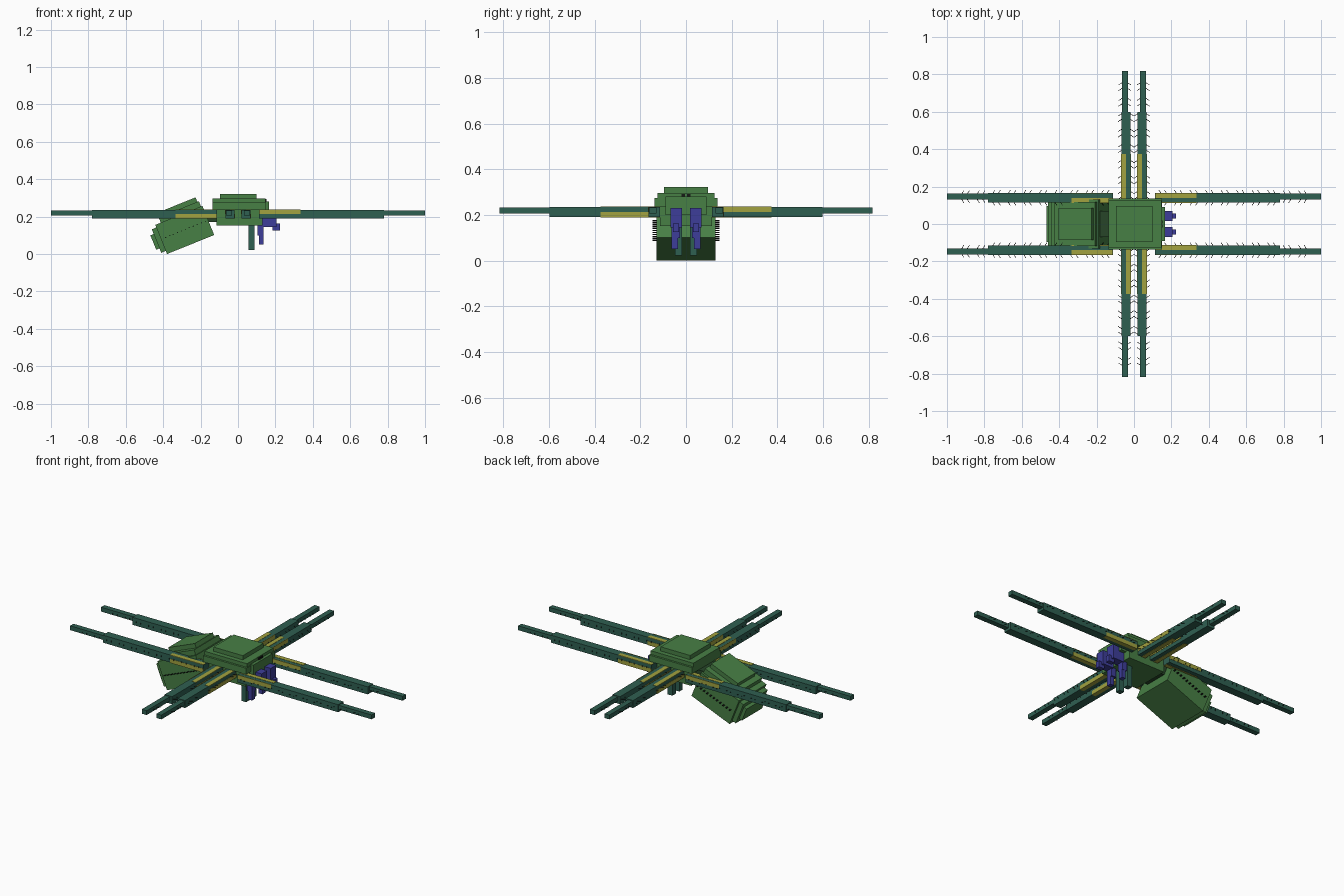
import bpy, bmesh, math
from mathutils import Matrix, Vector

if "Cube" in bpy.data.objects:
    bpy.data.objects.remove(bpy.data.objects["Cube"])


def material(name, rgb):
    m = bpy.data.materials.new(name)
    m.diffuse_color = (*rgb, 1)
    m.use_nodes = True
    m.node_tree.nodes["Principled BSDF"].inputs["Base Color"].default_value = m.diffuse_color
    return m


GREEN = material("leaf green", (0.064, 0.215, 0.060))
DARK = material("dark green", (0.020, 0.060, 0.022))
TEAL = material("dark teal", (0.028, 0.115, 0.083))
YELLOW = material("olive yellow", (0.36, 0.36, 0.05))
BLUE = material("indigo", (0.047, 0.047, 0.32))
BLACK = material("bristle black", (0.008, 0.010, 0.008))
ORIGIN = Matrix.Identity(4)


def finish(name, bm, mat, frame=ORIGIN):
    bm.transform(frame)
    bmesh.ops.recalc_face_normals(bm, faces=bm.faces)
    me = bpy.data.meshes.new(name)
    bm.to_mesh(me)
    bm.free()
    me.materials.append(mat)
    ob = bpy.data.objects.new(name, me)
    bpy.context.collection.objects.link(ob)
    return ob


def add_box(bm, xr, yr, zr):
    size = Vector((xr[1] - xr[0], yr[1] - yr[0], zr[1] - zr[0]))
    mid = Vector((sum(xr), sum(yr), sum(zr))) / 2
    bmesh.ops.create_cube(bm, size=1, matrix=Matrix.Translation(mid) @ Matrix.Diagonal((*size, 1)))


def box(name, xr, yr, zr, mat, frame=ORIGIN):
    bm = bmesh.new()
    add_box(bm, xr, yr, zr)
    return finish(name, bm, mat, frame)


def sym(w):
    return (-w, w)


# Thorax: stacked slabs with a head plate
box("thorax", (-0.115, 0.13), sym(0.115), (0.152, 0.26), GREEN)
box("thorax_collar", (-0.136, 0.150), sym(0.137), (0.238, 0.275), GREEN)
box("thorax_shell", (-0.136, 0.147), sym(0.125), (0.25, 0.297), GREEN)
box("thorax_top", (-0.095, 0.100), sym(0.097), (0.28, 0.322), GREEN)
box("head_plate", (0.12, 0.165), sym(0.09), (0.20, 0.28), GREEN)
box("waist", (-0.19, -0.10), sym(0.07), (0.17, 0.235), DARK)

# Abdomen: tilted stepped block, u along its length and v across
TILT = Matrix.Rotation(math.radians(-22), 4, 'Y')
box("abdomen", (-0.352, -0.080), sym(0.130), (0.142, 0.310), GREEN, TILT)
box("abdomen_shell", (-0.320, -0.088), sym(0.118), (0.30, 0.340), GREEN, TILT)
box("abdomen_top", (-0.287, -0.097), sym(0.085), (0.33, 0.366), GREEN, TILT)
box("abdomen_end", (-0.378, -0.34), sym(0.115), (0.160, 0.295), GREEN, TILT)
box("abdomen_tip", (-0.397, -0.37), sym(0.095), (0.185, 0.268), GREEN, TILT)

# Rows of bristles along both flanks of the abdomen
bm = bmesh.new()
for side in (-1, 1):
    for i in range(11):
        u = -0.33 + i * 0.023
        ys = sorted((side * 0.128, side * 0.146))
        add_box(bm, (u, u + 0.008), ys, (0.226, 0.229))
finish("abdomen_bristles", bm, BLACK, TILT)


def leg(name, angle, lat, start, joint, end, patch_end):
    frame = Matrix.Rotation(angle, 4, 'Z')
    out = math.copysign(0.006, lat)
    lo, hi = lat - 0.025, lat + 0.025
    z0, z1, zm = 0.191, 0.236, 0.2135
    box(name + "_upper", (start, joint), (lo, hi), (z0, z1), TEAL, frame)
    box(name + "_lower", (joint - 0.01, end), (lat + out - 0.016, lat + out + 0.016),
        (0.206, 0.232), TEAL, frame)
    # Painted half-width patches on the four long faces
    e, span = 0.0015, (start + 0.002, patch_end)
    bm = bmesh.new()
    add_box(bm, span, (lat, hi + e), (z1 - e, z1 + e))
    add_box(bm, span, (lat, hi + e), (z0 - e, z0 + e))
    add_box(bm, span, (hi - e, hi + e), (z0 - e, zm))
    add_box(bm, span, (lo - e, lo + e), (zm, z1 + e))
    finish(name + "_patch", bm, YELLOW, frame)
    # Flat slanted bristles in pairs on both sides
    bm = bmesh.new()
    count = int((end - start) / 0.083)
    for i in range(count):
        for gap in (0, 0.03):
            x = start + 0.03 + i * 0.083 + gap
            thin = x > joint
            c, w = (lat + out, 0.015) if thin else (lat, 0.024)
            for s in (-1, 1):
                y = c + s * w
                pts = [(x, y), (x + 0.004, y), (x - 0.008, y + s * 0.018), (x - 0.011, y + s * 0.018)]
                bm.faces.new([bm.verts.new((px, py, 0.217)) for px, py in pts])
    finish(name + "_bristles", bm, BLACK, frame)


# Eight legs: pairs to the front, rear, left and right
for heading, turn in (("forward", 0), ("rear", math.pi)):
    for side, s in (("left", 1), ("right", -1)):
        leg(f"{heading}_{side}_leg", turn, s * 0.140, 0.112, 0.78, 1.0, 0.335)
for heading, turn in (("far", math.pi / 2), ("near", -math.pi / 2)):
    for side, s in (("left", 1), ("right", -1)):
        leg(f"{heading}_{side}_leg", turn, s * 0.043, 0.112, 0.598, 0.818, 0.375)

# Mouth parts: jaws, fangs and feelers, mirrored across the centre line
for side, s in (("left", 1), ("right", -1)):
    def y(c, w):
        return (s * c - w, s * c + w)
    box(f"{side}_jaw", (0.13, 0.205), y(0.043, 0.026), (0.145, 0.23), BLUE)
    box(f"{side}_jaw_tip", (0.185, 0.224), y(0.043, 0.013), (0.125, 0.163), BLUE)
    box(f"{side}_fang", (0.105, 0.137), y(0.045, 0.019), (0.10, 0.178), BLUE)
    box(f"{side}_fang_tip", (0.112, 0.137), y(0.049, 0.014), (0.05, 0.105), BLUE)
    box(f"{side}_feeler", (0.056, 0.088), y(0.033, 0.016), (0.022, 0.16), TEAL)
    box(f"{side}_eye", (0.145, 0.153), y(0.012, 0.008), (0.28, 0.293), BLACK)
